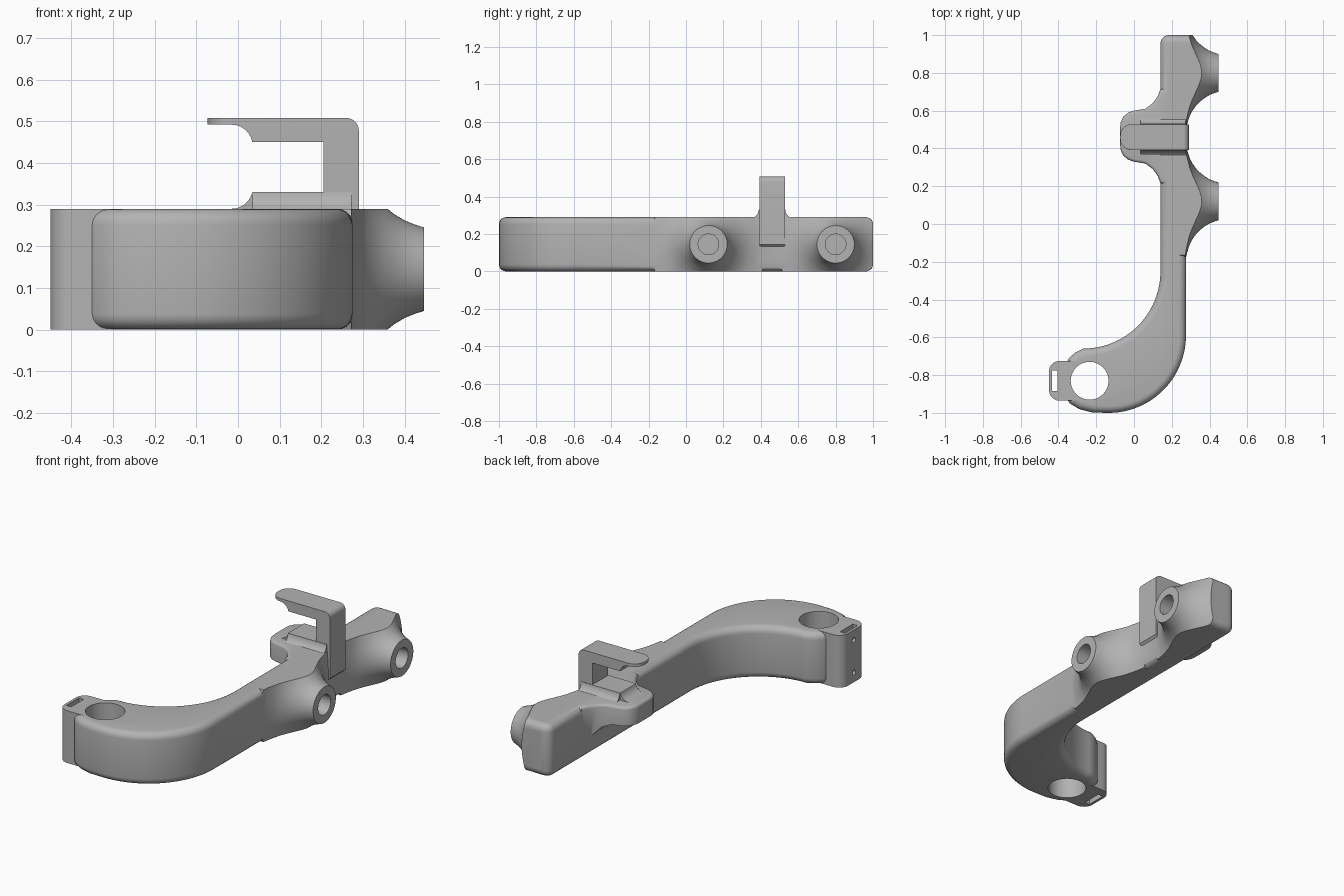
import bpy, bmesh
from math import sin, cos, pi, radians
from mathutils import Matrix

old = bpy.data.objects.get("Cube")
if old:
    bpy.data.objects.remove(old, do_unlink=True)

grey = bpy.data.materials.new("plain grey")
grey.use_nodes = True
grey.diffuse_color = (0.45, 0.45, 0.45, 1)
grey.node_tree.nodes["Principled BSDF"].inputs["Base Color"].default_value = grey.diffuse_color

H = 0.29        # arm height
CLIP_Y = 0.46   # centre line of the clip


def arc(cx, cy, r, a0, a1, n=12):
    steps = [radians(a0 + (a1 - a0) * i / n) for i in range(n + 1)]
    return [(cx + r * cos(a), cy + r * sin(a)) for a in steps]


def finish(name, bm):
    bmesh.ops.recalc_face_normals(bm, faces=bm.faces)
    mesh = bpy.data.meshes.new(name)
    bm.to_mesh(mesh)
    bm.free()
    mesh.materials.append(grey)
    ob = bpy.data.objects.new(name, mesh)
    bpy.context.collection.objects.link(ob)
    return ob


def prism(name, pts, lo, hi, axis="z", bevel=0, pick=None, segments=5):
    """Extrude a profile along an axis, then round the picked edges."""
    place = {"z": lambda a, b, c: (a, b, c),
             "y": lambda a, b, c: (a, c, b),
             "x": lambda a, b, c: (c, a, b)}[axis]
    bm = bmesh.new()
    rings = [[bm.verts.new(place(a, b, c)) for a, b in pts] for c in (lo, hi)]
    n = len(pts)
    bm.faces.new(rings[0])
    bm.faces.new(rings[1])
    for i in range(n):
        j = (i + 1) % n
        bm.faces.new((rings[0][i], rings[0][j], rings[1][j], rings[1][i]))
    bmesh.ops.recalc_face_normals(bm, faces=bm.faces)
    if bevel:
        edges = [e for e in bm.edges if pick(e.verts[0].co, e.verts[1].co)]
        bmesh.ops.bevel(bm, geom=edges, offset=bevel, segments=segments,
                        profile=0.5, affect="EDGES", clamp_overlap=False)
    return finish(name, bm)


def cylinder(name, center, r, depth, axis="z", n=40):
    bm = bmesh.new()
    rot = Matrix.Rotation(pi / 2, 4, "Y") if axis == "x" else Matrix()
    bmesh.ops.create_cone(bm, cap_ends=True, segments=n, radius1=r, radius2=r,
                          depth=depth, matrix=Matrix.Translation(center) @ rot)
    return finish(name, bm)


def lathe_x(name, profile, y, z, n=64):
    """Solid of revolution about a line along x."""
    bm = bmesh.new()
    rings = [[bm.verts.new((x, y + r * cos(2 * pi * i / n), z + r * sin(2 * pi * i / n)))
              for i in range(n)] for x, r in profile]
    for a, b in zip(rings, rings[1:]):
        for i in range(n):
            j = (i + 1) % n
            bm.faces.new((a[i], a[j], b[j], b[i]))
    bm.faces.new(rings[0])
    bm.faces.new(rings[-1])
    return finish(name, bm)


def combine(target, tool, operation):
    mod = target.modifiers.new("combine", "BOOLEAN")
    mod.operation = operation
    mod.solver = "EXACT"
    mod.object = tool
    bpy.context.view_layer.update()
    mesh = bpy.data.meshes.new_from_object(
        target.evaluated_get(bpy.context.evaluated_depsgraph_get()))
    target.modifiers.clear()
    target.data = mesh
    bpy.data.objects.remove(tool, do_unlink=True)


def flat(a, b):          # edges around the top and bottom
    return abs(a.z - b.z) < 1e-5


def along_x(a, b):
    return abs(a.x - b.x) > 0.1


# Curved arm
outline = (arc(-0.135, -0.59, 0.41, -90, 0, 24)
           + arc(0.235, 0.955, 0.045, 0, 90, 6)
           + arc(0.185, 0.955, 0.045, 90, 180, 6)
           + arc(-0.27, -0.25, 0.41, 0, -90, 24)
           + [(-0.31, -0.68), (-0.345, -0.71), (-0.36, -0.74), (-0.36, -0.92),
              (-0.34, -0.95), (-0.29, -0.98), (-0.22, -0.998)])
arm = prism("arm", outline, 0, H, bevel=0.038, pick=flat)

# Flared side bosses, trimmed to the arm's rounded section
flare = [(0.2, 0.32), (0.272, 0.32), (0.277, 0.29), (0.285, 0.26), (0.296, 0.226),
         (0.31, 0.2), (0.33, 0.172), (0.35, 0.152), (0.375, 0.132),
         (0.4, 0.117), (0.425, 0.107), (0.447, 0.1)]
for y in (0.12, 0.8):
    boss = lathe_x("boss", flare, y, H / 2)
    section = prism("section", [(-0.4, 0), (1, 0), (1, H), (-0.4, H)], 0.15, 0.6,
                    "x", 0.04, along_x)
    combine(boss, section, "INTERSECT")
    combine(arm, boss, "UNION")

# Shelf under the clip, with a filleted plan and a thin lip
half = [(0.2, -0.25), (0.14, -0.25), (0.125, -0.21), (0.1, -0.175), (0.06, -0.145), (0, -0.135),
        (-0.03, -0.125), (-0.055, -0.105), (-0.07, -0.075), (-0.073, -0.05)]
plan = [(x, CLIP_Y + 0.005 + s * y) for s, pts in ((1, half), (-1, half[::-1])) for x, y in pts]
shelf = prism("shelf", plan, 0, H, bevel=0.015,
              pick=lambda a, b: flat(a, b) and a.z > 0.1, segments=3)
lip = prism("lip", [(-0.2, 0.19), (0.03, 0.185), (0.08, 0.165), (0.115, 0.125), (0.14, 0.06),
                    (0.25, 0.06), (0.25, 0.4), (-0.2, 0.4)], 0, 0.9, "y")
combine(shelf, lip, "INTERSECT")
combine(arm, shelf, "UNION")

# Square-edged end tab around the large eye
tab = prism("tab", arc(-0.395, -0.88, 0.055, 180, 270, 6) + arc(-0.235, -0.83, 0.105, -90, 90, 20)
            + arc(-0.395, -0.78, 0.055, 90, 180, 6), 0, H)
combine(arm, tab, "UNION")

# Holes: eye, strap slot, end pin holes, boss bores
combine(arm, cylinder("eye", (-0.235, -0.83, H / 2), 0.1, 1, n=64), "DIFFERENCE")
combine(arm, prism("slot", [(-0.435, -0.885), (-0.405, -0.885), (-0.405, -0.775),
                            (-0.435, -0.775)], -0.1, 0.5), "DIFFERENCE")
for z in (0.055, 0.235):
    combine(arm, cylinder("pin_hole", (-0.45, -0.83, z), 0.014, 0.06, "x", 16), "DIFFERENCE")
for y in (0.12, 0.8):
    combine(arm, cylinder("bore", (0.4, y, H / 2), 0.055, 0.4, "x"), "DIFFERENCE")

# Clip: upright, upper finger and lower pad in one profile
profile = ([(0.2, 0.13), (0.275, 0.13), (0.29, 0.145)]
           + arc(0.26, 0.478, 0.03, 0, 90, 6)
           + [(-0.073, 0.508), (-0.073, 0.492)]
           + arc(-0.015, 0.442, 0.05, 90, 10, 6)
           + [(0.035, 0.45), (0.205, 0.45), (0.205, 0.33), (0.035, 0.33)]
           + arc(-0.015, 0.34, 0.05, -12, -90, 6) + [(-0.015, 0.27), (0.2, 0.27)])
clip = prism("clip", profile, CLIP_Y - 0.068, CLIP_Y + 0.068, "y", 0.06,
             lambda a, b: a.x < -0.07 and b.x < -0.07 and abs(a.z - b.z) > 0.01, 6)

# Concave fillets where the clip's pad meets the arm
side = arc(0.125, 0.335, 0.055, 180, 270, 6)
pad = ([(CLIP_Y + y, z) for y, z in side] + [(CLIP_Y + 0.125, 0.27), (CLIP_Y - 0.125, 0.27)]
       + [(CLIP_Y - y, z) for y, z in reversed(side)])
fillet = prism("pad_fillet", pad, 0.035, 0.272, "x")
trim = prism("trim", [(-1, 0), (1, 0), (1, 0.33), (-1, 0.33)], 0, 1, "y")
combine(fillet, trim, "INTERSECT")

# Smooth shading with crisp edges
bpy.ops.object.select_all(action="DESELECT")
for ob in (arm, clip, fillet):
    ob.select_set(True)
bpy.context.view_layer.objects.active = arm
bpy.ops.object.shade_smooth_by_angle(angle=radians(35))
